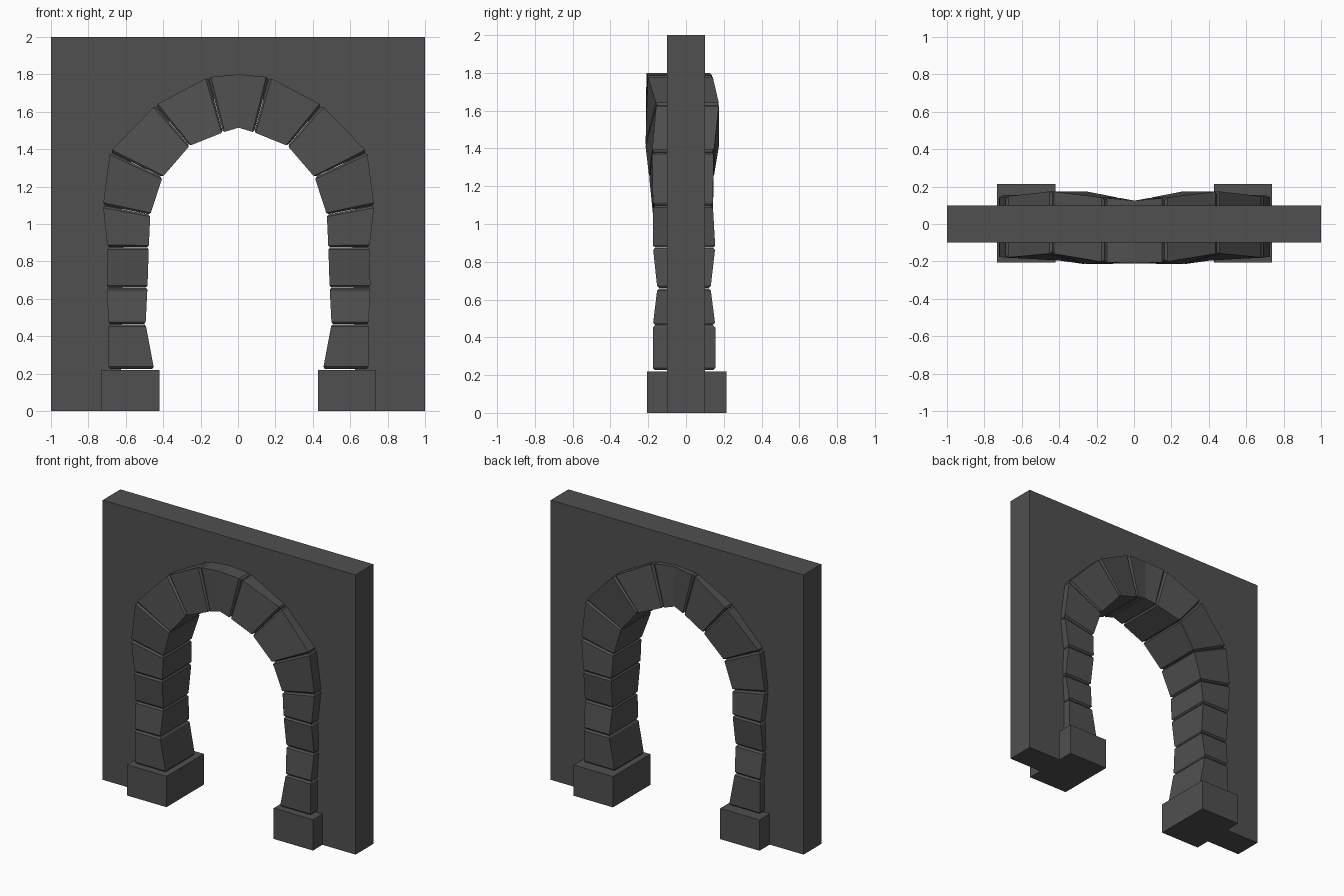
import bpy
import bmesh
from mathutils import Vector

if "Cube" in bpy.data.objects:
    bpy.data.objects.remove(bpy.data.objects["Cube"], do_unlink=True)

# One dark stone colour for everything
stone_mat = bpy.data.materials.new("dark_stone")
stone_mat.use_nodes = True
COLOUR = (0.08, 0.08, 0.08, 1)
stone_mat.diffuse_color = COLOUR
stone_mat.node_tree.nodes["Principled BSDF"].inputs["Base Color"].default_value = COLOUR

SHIFT = 0.003  # the arch sits a touch off centre
WALL_Y = 0.1


def finish(name, bm):
    bmesh.ops.recalc_face_normals(bm, faces=bm.faces)
    mesh = bpy.data.meshes.new(name)
    bm.to_mesh(mesh)
    bm.free()
    mesh.materials.append(stone_mat)
    obj = bpy.data.objects.new(name, mesh)
    bpy.context.collection.objects.link(obj)
    return obj


def loft(name, sections):
    """Skin a row of four-cornered sections and cap both ends."""
    bm = bmesh.new()
    rings = [[bm.verts.new(p) for p in s] for s in sections]
    for a, b in zip(rings, rings[1:]):
        for i in range(4):
            j = (i + 1) % 4
            bm.faces.new((a[i], a[j], b[j], b[i]))
    bm.faces.new(rings[0])
    bm.faces.new(rings[-1])
    return finish(name, bm)


# Joints: inner x, z, outer x, z, inner front y, outer front y, back y
JOINTS = [
    (0.452, 0.225, 0.695, 0.225, -0.175, -0.175, 0.155),
    (0.497, 0.465, 0.695, 0.465, -0.175, -0.175, 0.155),
    (0.487, 0.660, 0.705, 0.660, -0.152, -0.152, 0.130),
    (0.480, 0.875, 0.700, 0.875, -0.175, -0.175, 0.155),
    (0.472, 1.050, 0.725, 1.100, -0.175, -0.175, 0.142),
    (0.407, 1.250, 0.687, 1.385, -0.195, -0.180, 0.147),
    (0.262, 1.418, 0.445, 1.635, -0.215, -0.157, 0.175),
    (0.083, 1.490, 0.163, 1.785, -0.212, -0.204, 0.140),
]
CROWN = (0.0, 1.515, 0.0, 1.80, -0.210, -0.210, 0.125)


def section(joint, side):
    xi, zi, xo, zo, fi, fo, back = joint
    xi, xo = SHIFT + side * xi, SHIFT + side * xo
    return [Vector(p) for p in ((xi, fi, zi), (xo, fo, zo), (xo, back, zo), (xi, back, zi))]


def toward(a, b, dist):
    length = (sum(b, Vector()) - sum(a, Vector())).length / 4
    return [p.lerp(q, dist / length) for p, q in zip(a, b)]


def shrink(s, factor=0.93):
    centre = sum(s, Vector()) / 4
    return [centre.lerp(p, factor) for p in s]


def stone(name, sections):
    """Block with both ends chamfered, leaving a groove at each joint."""
    first, last = sections[:2], sections[:-3:-1]
    loft(name, [shrink(toward(*first, 0.001)), toward(*first, 0.012), *sections[1:-1],
                toward(*last, 0.012), shrink(toward(*last, 0.001))])


# Stones up each side, closed by the keystone
for label, side in (("left", 1), ("right", -1)):
    rows = [section(j, side) for j in JOINTS]
    for n, (a, b) in enumerate(zip(rows, rows[1:]), 1):
        stone(f"{label}_arch_stone_{n}", [a, b])

    # Plinth under each pier
    x0, x1 = SHIFT + side * 0.424, SHIFT + side * 0.735
    base = [Vector(p) for p in ((x0, -0.207, 0), (x1, -0.207, 0), (x1, 0.215, 0), (x0, 0.215, 0))]
    loft(f"{label}_plinth", [base, [p + Vector((0, 0, 0.22)) for p in base]])

stone("keystone", [section(JOINTS[-1], 1), section(CROWN, 1), section(JOINTS[-1], -1)])

# Wall: outline with an arched opening hidden behind the stones
half = [(0.63, 0.0)] + [(j[0] * 0.4 + j[2] * 0.6, j[1] * 0.4 + j[3] * 0.6) for j in JOINTS[3:]]
opening = half + [(0, 1.67)] + [(-x, z) for x, z in reversed(half)]
outline = opening + [(-1, 0), (-1, 2), (1, 2), (1, 0)]
bm = bmesh.new()
face = bm.faces.new([bm.verts.new((x, -WALL_Y, z)) for x, z in outline])
solid = bmesh.ops.extrude_face_region(bm, geom=[face], use_keep_orig=True)
for v in solid["geom"]:
    if isinstance(v, bmesh.types.BMVert):
        v.co.y = WALL_Y
finish("wall", bm)
